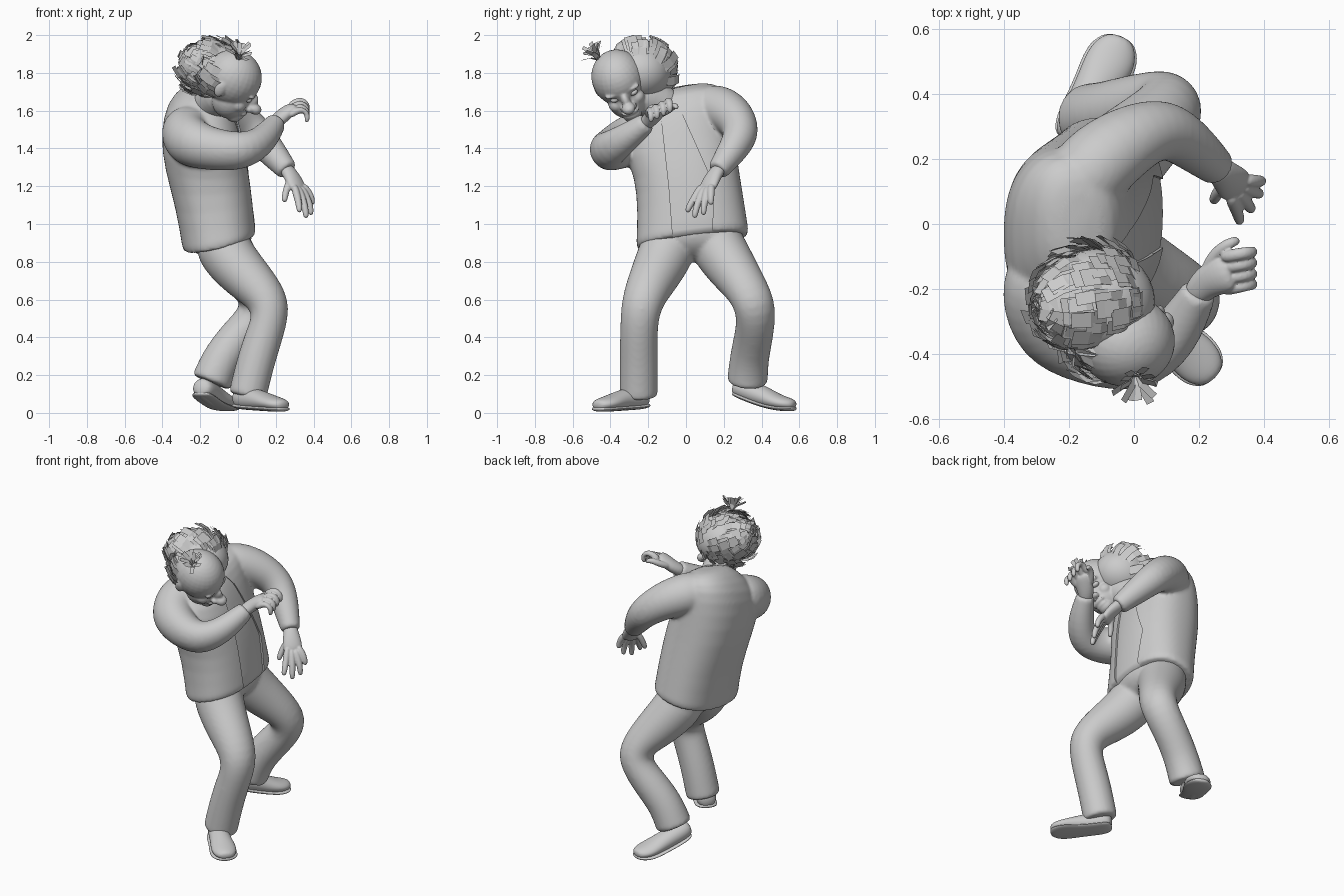
import bpy, bmesh, math, random
from mathutils import Vector, Matrix

random.seed(4)
cube = bpy.data.objects.get("Cube")
if cube:
    bpy.data.objects.remove(cube, do_unlink=True)

grey = bpy.data.materials.new("plain grey")
grey.use_nodes = True
grey.diffuse_color = (0.6, 0.6, 0.6, 1)
for node in grey.node_tree.nodes:
    if node.type == 'BSDF_PRINCIPLED':
        node.inputs["Base Color"].default_value = (0.6, 0.6, 0.6, 1)


def finish(name, bm, smooth=True, subdiv=0):
    bmesh.ops.recalc_face_normals(bm, faces=bm.faces)
    mesh = bpy.data.meshes.new(name)
    bm.to_mesh(mesh)
    bm.free()
    mesh.materials.append(grey)
    for p in mesh.polygons:
        p.use_smooth = smooth
    ob = bpy.data.objects.new(name, mesh)
    bpy.context.collection.objects.link(ob)
    if subdiv:
        m = ob.modifiers.new("smooth", 'SUBSURF')
        m.levels = m.render_levels = subdiv
    return ob


def fuse(name, parts, voxel, rounds=4, cutter=None):
    """Melt overlapping parts into one smooth skin, then cut it if asked."""
    graph = bpy.context.evaluated_depsgraph_get()
    bm = bmesh.new()
    for ob in parts:
        bm.from_mesh(ob.evaluated_get(graph).to_mesh())
    for ob in parts:
        bpy.data.objects.remove(ob, do_unlink=True)
    ob = finish(name, bm)
    m = ob.modifiers.new("melt", 'REMESH')
    m.mode, m.voxel_size, m.use_smooth_shade = 'VOXEL', voxel, True
    m = ob.modifiers.new("relax", 'SMOOTH')
    m.factor, m.iterations = 0.5, rounds
    if cutter:
        m = ob.modifiers.new("cut", 'BOOLEAN')
        m.object, m.operation, m.solver = cutter, 'DIFFERENCE', 'EXACT'
    graph = bpy.context.evaluated_depsgraph_get()
    mesh = bpy.data.meshes.new_from_object(ob.evaluated_get(graph))
    ob.modifiers.clear()
    ob.data = mesh
    mesh.set_sharp_from_angle(angle=math.radians(40))
    return ob


def skin(bm, rings):
    """Bridge rings of points into a closed surface."""
    loops = [[bm.verts.new(p) for p in ring] for ring in rings]
    n = len(loops[0])
    for a, b in zip(loops, loops[1:]):
        for i in range(n):
            bm.faces.new((a[i], a[(i + 1) % n], b[(i + 1) % n], b[i]))
    bm.faces.new(loops[0])
    bm.faces.new(loops[-1])


def tube(name, pts, ref=(0, 1, 0), n=12, cuff=False):
    """Rounded limb through (x, y, z, half width[, half height])."""
    bm, rings, ref = bmesh.new(), [], Vector(ref)
    pos = [Vector(p[:3]) for p in pts]
    for i, p in enumerate(pts):
        t = (pos[min(i + 1, len(pos) - 1)] - pos[max(i - 1, 0)]).normalized()
        side = t.cross(ref).normalized()
        up = side.cross(t)
        a, b = p[3] * 1.03, p[-1] * 1.03
        rings.append([pos[i] + side * a * math.cos(k * math.tau / n) + up * b * math.sin(k * math.tau / n)
                      for k in range(n)])
    if cuff:
        rings.append([q + t * 0.006 for q in rings[-1]])
    skin(bm, rings)
    return finish(name, bm, subdiv=2)


def ball(name, matrix, radii):
    bm = bmesh.new()
    bmesh.ops.create_uvsphere(bm, u_segments=28, v_segments=18, radius=1,
                              matrix=matrix @ Matrix.Diagonal((*radii, 1)))
    return finish(name, bm)


# Torso: tilted rings of (x, y, z, depth, width, slope along x, slope along y)
body = [(-0.095, 0.035, 0.905, 0.197, 0.3, 0.24, 0.13),
        (-0.12, 0.025, 1.1, 0.207, 0.28, 0.1, 0.13),
        (-0.163, 0.0, 1.3, 0.228, 0.27, 0, 0.2),
        (-0.19, -0.04, 1.45, 0.22, 0.285, -0.1, 0.3),
        (-0.19, -0.045, 1.58, 0.192, 0.275, -0.2, 0.34),
        (-0.17, -0.01, 1.69, 0.13, 0.19, -0.2, 0.22),
        (-0.16, -0.01, 1.73, 0.07, 0.11, -0.2, 0.12)]


def torso(name, scale, n=36):
    rings = []
    for x, y, z, rx, ry, sx, sy in body:
        ring = []
        for k in range(n):
            a = (k + 0.5) * math.tau / n
            c, s = math.cos(a), math.sin(a)
            dx = math.copysign(abs(c) ** 0.85, c) * rx * scale
            dy = math.copysign(abs(s) ** 0.85, s) * ry * scale
            ring.append(Vector((x + dx, y + dy, z + sx * dx + sy * dy)))
        rings.append(ring)
    rings.insert(0, [p + Vector((0, 0, -0.004)) for p in rings[0]])
    bm = bmesh.new()
    skin(bm, rings)
    return finish(name, bm, subdiv=1)


torso("shirt", 0.95)
right_sleeve = tube("right_sleeve", [(-0.24, -0.1, 1.52, 0.14), (-0.285, -0.23, 1.475, 0.14),
                                     (-0.255, -0.325, 1.43, 0.135), (-0.14, -0.39, 1.395, 0.115),
                                     (0.03, -0.43, 1.38, 0.102), (0.13, -0.345, 1.435, 0.084),
                                     (0.2, -0.21, 1.535, 0.055)], ref=(0, 0, 1), cuff=True)
left_sleeve = tube("left_sleeve", [(-0.2, 0.06, 1.61, 0.12), (-0.13, 0.18, 1.62, 0.13), (0, 0.27, 1.56, 0.112),
                                   (0.1, 0.3, 1.475, 0.097), (0.18, 0.24, 1.38, 0.08), (0.26, 0.17, 1.285, 0.057)],
                   ref=(0, 0, 1), cuff=True)

# Jacket, cut open along the front
outline = [(-0.06, 0.8), (-0.09, 1.2), (-0.13, 1.56), (-0.08, 1.66), (-0.02, 1.58), (0.15, 1.2), (0.13, 0.8)]
bm = bmesh.new()
skin(bm, [[(x, y, z) for y, z in outline] for x in (-0.1, 0.13)])
cutter = finish("jacket_cutter", bm)
cutter.hide_render = True
fuse("jacket", [torso("jacket_body", 1.0), right_sleeve, left_sleeve], 0.011, 5, cutter)
bpy.data.objects.remove(cutter, do_unlink=True)

# Trousers
fuse("trousers", [
    ball("seat", Matrix.Translation((-0.1, 0.035, 0.95)), (0.175, 0.265, 0.145)),
    tube("right_leg", [(-0.11, -0.06, 0.97, 0.15), (-0.065, -0.11, 0.83, 0.15), (0.075, -0.185, 0.69, 0.128),
                       (0.185, -0.24, 0.57, 0.108), (0.15, -0.25, 0.44, 0.1), (0.095, -0.25, 0.28, 0.102),
                       (0.05, -0.25, 0.09, 0.102)], cuff=True),
    tube("left_leg", [(-0.11, 0.12, 0.97, 0.15), (-0.06, 0.19, 0.84, 0.148), (0.05, 0.29, 0.7, 0.123),
                      (0.14, 0.375, 0.57, 0.11), (0.025, 0.365, 0.43, 0.104), (-0.085, 0.335, 0.3, 0.104),
                      (-0.14, 0.325, 0.165, 0.109)], cuff=True)], 0.012, 8)

# Shoes with flat soles
shoes = {"right": [(-0.01, -0.21, 0.08, 0.045, 0.05), (0.03, -0.25, 0.08, 0.065, 0.065),
                   (0.1, -0.33, 0.07, 0.06, 0.058), (0.175, -0.4, 0.053, 0.078, 0.042),
                   (0.22, -0.445, 0.045, 0.07, 0.034), (0.25, -0.475, 0.04, 0.035, 0.024)],
         "left": [(-0.2, 0.25, 0.14, 0.045, 0.045), (-0.18, 0.3, 0.13, 0.065, 0.06),
                  (-0.13, 0.4, 0.09, 0.062, 0.058), (-0.08, 0.485, 0.057, 0.08, 0.042),
                  (-0.055, 0.54, 0.047, 0.07, 0.034), (-0.04, 0.58, 0.042, 0.035, 0.024)]}
for side, path in shoes.items():
    tube(side + "_shoe", path, ref=(0, 0, 1))
    tube(side + "_sole", [(x, y, z - b * 0.75, a * 1.1, 0.014) for x, y, z, a, b in path], ref=(0, 0, 1))


# Hands: a palm melted together with five bent digits
def hand(side, palm, digits):
    parts = [tube("palm", palm, ref=(0, 0, 1))]
    for path in digits:
        parts.append(tube("digit", [(*p, r) for p, r in zip(path, (0.023, 0.02, 0.018, 0.013))], n=8))
    fuse(side + "_hand", parts, 0.0045, 2)


hand("left", [(0.245, 0.185, 1.305, 0.04, 0.036), (0.28, 0.15, 1.26, 0.048, 0.034),
              (0.305, 0.125, 1.215, 0.06, 0.03), (0.325, 0.105, 1.17, 0.054, 0.024)],
     [[(0.29, 0.14, 1.25), (0.26, 0.1, 1.2), (0.247, 0.077, 1.14), (0.245, 0.07, 1.115)],
      [(0.295, 0.09, 1.21), (0.315, 0.045, 1.14), (0.325, 0.015, 1.09), (0.325, 0.005, 1.06)],
      [(0.315, 0.1, 1.2), (0.347, 0.065, 1.12), (0.36, 0.048, 1.06), (0.36, 0.045, 1.03)],
      [(0.33, 0.115, 1.2), (0.37, 0.1, 1.13), (0.385, 0.093, 1.08), (0.387, 0.093, 1.045)],
      [(0.335, 0.135, 1.21), (0.378, 0.132, 1.165), (0.393, 0.132, 1.125), (0.393, 0.132, 1.1)]])
curled = [[(0.215, -0.16, 1.57), (0.25, -0.085, 1.605), (0.3, -0.055, 1.635), (0.325, -0.05, 1.61)]]
for y in (-0.1, -0.134, -0.168, -0.2):
    lift = (y + 0.14) * 0.5
    curled.append([(0.265, y - 0.005, 1.6 + lift), (0.335, y + 0.01, 1.645 + lift),
                   (0.372, y + 0.015, 1.61 + lift), (0.362, y + 0.015, 1.565 + lift)])
hand("right", [(0.175, -0.235, 1.515, 0.038, 0.036), (0.215, -0.185, 1.555, 0.05, 0.038),
               (0.26, -0.16, 1.595, 0.06, 0.036), (0.305, -0.145, 1.625, 0.055, 0.026)], curled)

# Head frame: forward, left and up axes
fwd = Vector((0.88, 0.12, -0.46)).normalized()
up = Vector((0.42, -0.35, 0.82))
up = (up - fwd * up.dot(fwd)).normalized()
left = up.cross(fwd)
centre = Vector((-0.025, -0.36, 1.775))
axes = Matrix((fwd, left, up)).transposed().to_4x4()


def head_part(name, at, radii):
    return ball(name, Matrix.Translation(centre) @ axes @ Matrix.Translation(at), radii)


face = [tube("neck", [(-0.17, -0.06, 1.6, 0.11), (-0.12, -0.18, 1.66, 0.1), (-0.06, -0.3, 1.7, 0.095)]),
        head_part("skull", (0, 0, 0), (0.152, 0.14, 0.15)),
        head_part("jaw", (0.045, 0, -0.11), (0.1, 0.102, 0.11)),
        head_part("chin", (0.1, 0, -0.185), (0.045, 0.05, 0.038)),
        head_part("nose_bridge", (0.148, 0, -0.075), (0.035, 0.024, 0.05)),
        head_part("nose_tip", (0.18, 0, -0.1), (0.04, 0.036, 0.03)),
        head_part("upper_lip", (0.135, 0, -0.145), (0.025, 0.05, 0.016)),
        head_part("lower_lip", (0.127, 0, -0.172), (0.025, 0.042, 0.014))]
for side, s in (("left", 1), ("right", -1)):
    head_part(side + "_eye", (0.119, s * 0.052, -0.05), (0.022, 0.024, 0.016))
    face += [head_part("brow", (0.124, s * 0.052, -0.02), (0.022, 0.045, 0.014)),
             head_part("cheek", (0.085, s * 0.058, -0.1), (0.045, 0.042, 0.04)),
             head_part("nostril", (0.155, s * 0.028, -0.108), (0.022, 0.017, 0.017)),
             head_part("ear", (-0.045, s * 0.128, -0.045), (0.03, 0.016, 0.045))]
fuse("head", face, 0.0065, 4)


# Hair: a cap and the back of the skull covered with strips that sweep back, and a small tuft
def strip(bm, base, along, across, length, width):
    along, across = along.normalized() * length, across.normalized() * width / 2
    droop = along.cross(across).normalized() * length * 0.12
    rows = [[base + along * t - s * across + droop * t * (1 - t) * 4 for s in (1, -1)] for t in (0, 0.5, 1)]
    verts = [[bm.verts.new(p) for p in row] for row in rows]
    for a, b in zip(verts, verts[1:]):
        bm.faces.new((a[0], a[1], b[1], b[0]))


hair_centre = Vector((-0.11, -0.24, 1.805))
hair_radii = Vector((0.175, 0.165, 0.15))
skull_radii = Vector((0.15, 0.142, 0.15))
ball("hair_cap", Matrix.Translation(hair_centre), hair_radii)
bm = bmesh.new()
made = 0
while made < 240:
    d = Vector([random.gauss(0, 1) for _ in range(3)]).normalized()
    on_skull = made % 5 == 0
    middle, radii = (centre, skull_radii) if on_skull else (hair_centre, hair_radii)
    base = middle + Vector([a * b for a, b in zip(d, radii)]) * 0.98
    if on_skull and (d.dot(fwd) > -0.25 or d.dot(up) > 0.45 or d.dot(left) > 0.2):
        continue
    if not on_skull and (d.dot(fwd) > 0.6 or (base - centre).length < 0.145 or d.z < -0.85):
        continue
    flow = d * fwd.dot(d) - fwd
    strip(bm, base, flow.normalized() + d * random.uniform(0.05, 0.35), d.cross(flow) + d * random.uniform(-0.15, 0.15),
          random.uniform(0.07, 0.12), random.uniform(0.035, 0.06))
    made += 1
finish("hair_strips", bm, smooth=False)

bm = bmesh.new()
root = Vector((0.0, -0.455, 1.865))
out = (root - centre).normalized()
side = out.cross(Vector((1, 0, 0))).normalized()
for k in range(14):
    a = k * math.tau / 14
    ray = side * math.cos(a) + side.cross(out) * math.sin(a)
    strip(bm, root, ray * random.uniform(0.5, 1.1) + out * 0.7 + Vector((0, 0, 0.3)), out.cross(ray),
          random.uniform(0.09, 0.13), 0.025)
finish("hair_tuft", bm, smooth=False)
